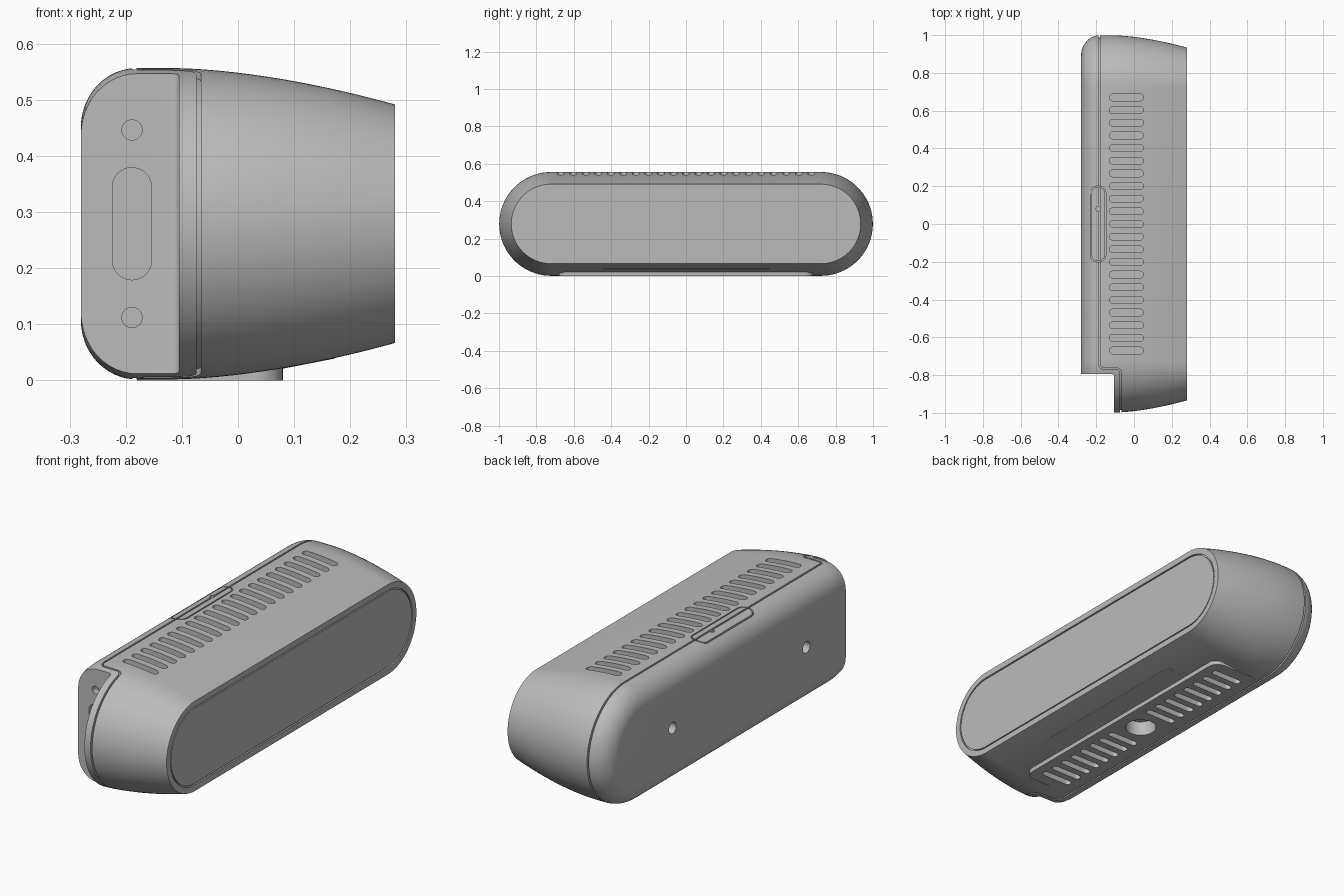
import bpy, bmesh, math
from mathutils import Matrix, Vector

cube = bpy.data.objects.get("Cube")
if cube:
    bpy.data.objects.remove(cube)

grey = bpy.data.materials.new("warm grey plastic")
grey.use_nodes = True
COLOUR = (0.5, 0.5, 0.5, 1)
grey.diffuse_color = COLOUR
grey.node_tree.nodes["Principled BSDF"].inputs["Base Color"].default_value = COLOUR

MID, RADIUS, STRAIGHT = 0.279, 0.2775, 0.7215


def link(name, bm):
    mesh = bpy.data.meshes.new(name)
    bm.to_mesh(mesh)
    bm.free()
    obj = bpy.data.objects.new(name, mesh)
    mesh.materials.append(grey)
    bpy.context.collection.objects.link(obj)
    return obj


def add_solid(name, bm):
    """Link a closed mesh with its normals facing outwards."""
    bmesh.ops.recalc_face_normals(bm, faces=bm.faces)
    if bm.calc_volume(signed=True) < 0:
        bmesh.ops.reverse_faces(bm, faces=bm.faces)
    return link(name, bm)


def pill(length, width, corner=None, steps=8):
    """Rounded rectangle outline."""
    r = min(length, width) / 2 if corner is None else corner
    pts = []
    for k, (sx, sy) in enumerate(((1, 1), (-1, 1), (-1, -1), (1, -1))):
        for i in range(steps + 1):
            a = math.pi / 2 * (k + i / steps)
            p = (sx * (length / 2 - r) + r * math.cos(a), sy * (width / 2 - r) + r * math.sin(a))
            if not pts or math.dist(p, pts[-1]) > 1e-5:
                pts.append(p)
    if math.dist(pts[0], pts[-1]) < 1e-5:
        pts.pop()
    return pts


def loft(name, rings):
    """Skin a list of equal-sized point rings and cap both ends."""
    bm = bmesh.new()
    loops = [[bm.verts.new(p) for p in ring] for ring in rings]
    n = len(loops[0])
    for a, b in zip(loops, loops[1:]):
        for i in range(n):
            j = (i + 1) % n
            bm.faces.new((a[i], a[j], b[j], b[i]))
    bm.faces.new(loops[0])
    bm.faces.new(loops[-1])
    return add_solid(name, bm)


def prism_z(name, outline, centre, z0, z1):
    cx, cy = centre
    return loft(name, [[(cx + x, cy + y, z) for x, y in outline] for z in (z0, z1)])


def prism_y(name, outline, centre, y0, y1):
    cx, cz = centre
    return loft(name, [[(cx + x, y, cz + z) for x, z in outline] for y in (y0, y1)])


def prism_x(name, outline, centre, x0, x1):
    cy, cz = centre
    return loft(name, [[(x, cy + y, cz + z) for y, z in outline] for x in (x0, x1)])


def span(mesh):
    ys = [v.co.y for v in mesh.vertices]
    return max(ys) - min(ys) if ys else 0


def boolean(target, tool, operation="DIFFERENCE"):
    """Apply a boolean, trying the next solver if one loses the body."""
    before = target.data.copy()
    for solver in ("EXACT", "MANIFOLD", "FLOAT"):
        target.data = before.copy()
        mod = target.modifiers.new("cut", "BOOLEAN")
        mod.operation, mod.object, mod.solver = operation, tool, solver
        bpy.context.view_layer.objects.active = target
        bpy.ops.object.modifier_apply(modifier=mod.name)
        if abs(span(target.data) - span(before)) < 0.1:
            break
    else:
        target.data = before
    bpy.data.objects.remove(tool)


def join(name, objects):
    """Merge separate, non-touching cutters into one."""
    bm = bmesh.new()
    for o in objects:
        bm.from_mesh(o.data)
        bpy.data.objects.remove(o)
    return link(name, bm)


def radius_at(x):
    t = max(0, (x + 0.12) / 0.4)
    return RADIUS - 0.065 * t ** 1.7


# Lengthwise profile: rounded back, gentle taper, rim groove and front panel
profile = []
for i in range(13):
    a = math.pi / 2 * i / 12
    profile.append((-0.18 - 0.1 * math.cos(a), RADIUS - 0.105 * (1 - math.sin(a))))
profile += [(-0.12 + 0.4 * i / 14, radius_at(-0.12 + 0.4 * i / 14)) for i in range(15)]
profile += [(0.28, 0.184), (0.272, 0.184), (0.272, 0.178), (0.279, 0.178)]


def shell(name, inset=0):
    return loft(name, [[(x, y, MID + z) for y, z in
                        pill(2 * (STRAIGHT + r - inset), 2 * (r - inset), steps=20)]
                       for x, r in profile])


housing = shell("housing")

# Flat foot pad below the housing
boolean(housing, prism_z("foot_pad", pill(0.26, 1.36, 0.05), (-0.05, 0), 0, 0.06), "UNION")

# Corner notch at the front end
boolean(housing, prism_z("notch", pill(0.5, 0.6, 0.012, 4), (-0.355, -1.095), -0.2, 0.8))

# Seam between the housing and the back cover, kept shallow by a core
path = [(-0.185, 1.2), (-0.185, -0.74)]
path += [(-0.16 - 0.025 * math.cos(a), -0.74 - 0.025 * math.sin(a))
         for a in (math.pi / 8 * i for i in range(1, 5))]
path += [(-0.095 + 0.025 * math.sin(a), -0.79 + 0.025 * math.cos(a))
         for a in (math.pi / 8 * i for i in range(5))]
path += [(-0.07, -1.2)]
left, right = [], []
for i, p in enumerate(path):
    a, b = path[max(i - 1, 0)], path[min(i + 1, len(path) - 1)]
    d = (Vector(b) - Vector(a)).normalized() * 0.004
    left.append((p[0] - d.y, p[1] + d.x))
    right.append((p[0] + d.y, p[1] - d.x))
seam = prism_z("seam", left + right[::-1], (0, 0), -0.1, 0.7)
boolean(seam, shell("core", 0.012))
boolean(housing, seam)

# Vent slots on top and underneath, leaving room for the mount below
vents = []
for i in range(-10, 11):
    y = i * 0.067
    vents.append(prism_z("vent", pill(0.18, 0.036, steps=5), (-0.04, y), 0.52, 0.7))
    if 2 <= abs(i) < 10:
        vents.append(prism_z("vent", pill(0.16, 0.032, steps=5), (-0.045, y), -0.1, 0.03))
boolean(housing, join("vents", vents))

# Round holes: mount socket, two wall holes, end socket with two screw holes
holes = [prism_z("hole", pill(0.14, 0.14), (-0.04, 0), -0.1, 0.07)]
holes += [prism_x("hole", pill(0.054, 0.054), (y, MID), -0.4, -0.23) for y in (-0.5, 0.5)]
holes += [prism_y("hole", pill(0.036, 0.036), (-0.189, MID + z), -0.9, -0.76) for z in (-0.167, 0.167)]
holes.append(prism_y("hole", pill(0.07, 0.2), (-0.189, MID), -0.9, -0.76))
boolean(housing, join("holes", holes))

# Button on the top edge: outline groove and a pin hole
groove = prism_z("groove", pill(0.082, 0.4, 0.035), (-0.19, 0), 0.535, 0.7)
boolean(groove, prism_z("inner", pill(0.07, 0.388, 0.029), (-0.19, 0), 0.4, 0.8))
boolean(housing, groove)
boolean(housing, prism_z("pin", pill(0.024, 0.024, steps=4), (-0.19, 0.08), 0.53, 0.7))

# Thin plate on the sloping underside
plate = prism_z("under_plate", pill(0.1, 0.9, 0.008, 3), (0, 0), 0, 0.008)
x0, x1 = 0.075, 0.172
z0, z1 = (MID - radius_at(x) - 0.001 for x in (x0, x1))
tilt = math.atan2(z1 - z0, x1 - x0)
plate.data.transform(Matrix.Translation(((x0 + x1) / 2, 0, (z0 + z1) / 2)) @ Matrix.Rotation(-tilt, 4, "Y"))

for obj in (housing, plate):
    bpy.ops.object.select_all(action="DESELECT")
    obj.select_set(True)
    bpy.context.view_layer.objects.active = obj
    bpy.ops.object.shade_smooth_by_angle(angle=math.radians(30))
